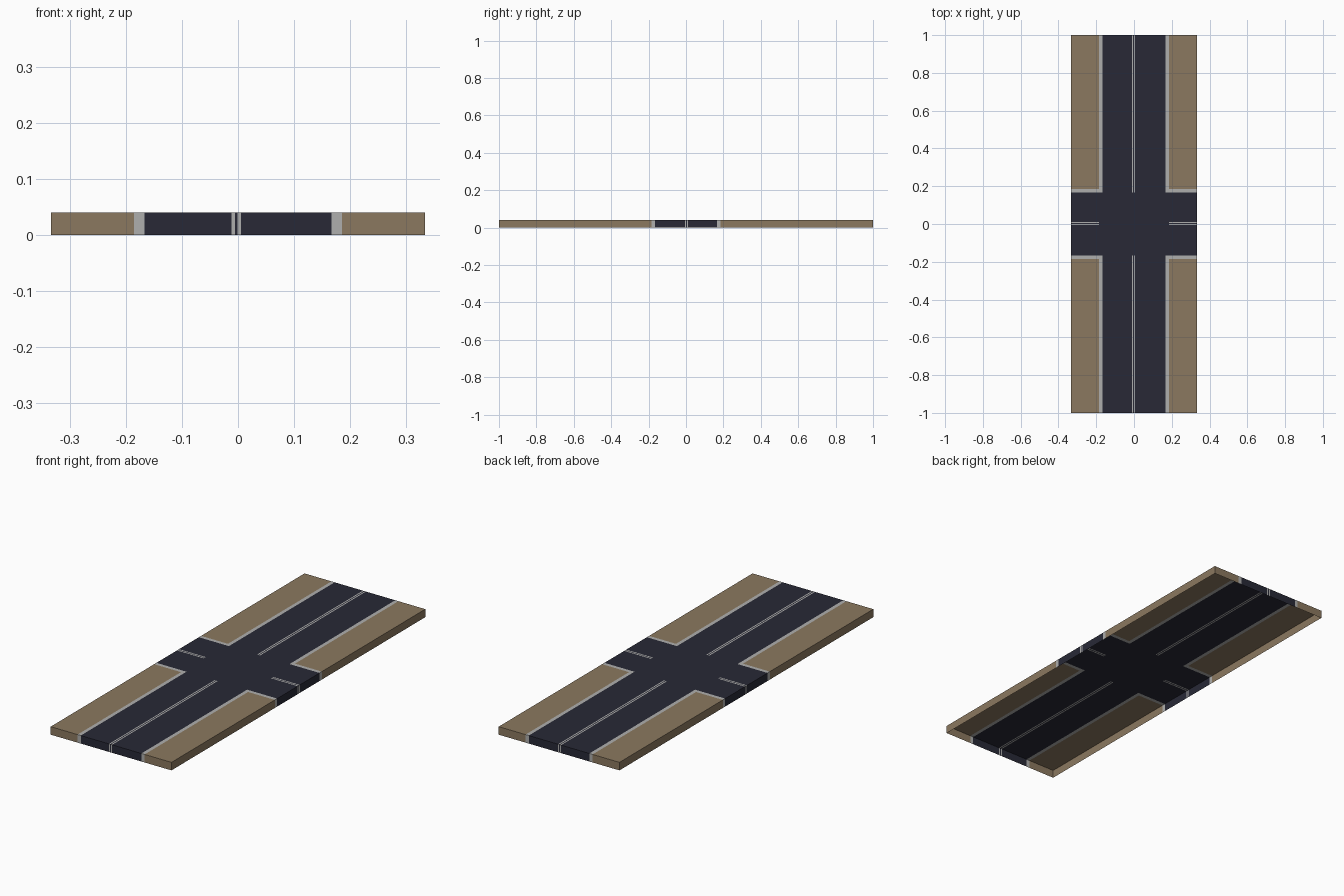
import bpy, bmesh

if "Cube" in bpy.data.objects:
    bpy.data.objects.remove(bpy.data.objects["Cube"])

X, Y, H = 0.333, 1.0, 0.04          # half width, half length, height
ROAD, CURB = 0.167, 0.185           # half road width, outer side of the curb
MX, MY = -0.003, 0.003              # centre of the double lane lines
GAP, LINE = 0.0025, 0.0085          # inner and outer offset of each lane line


def cuts(limit, mid):
    inner = [mid + s * d for s in (-1, 1) for d in (GAP, LINE)]
    edges = [s * d for s in (-1, 1) for d in (ROAD, CURB, limit)]
    return sorted(inner + edges)


def classify(x, y):
    ax, ay = abs(x), abs(y)
    if ax > CURB and ay > CURB:
        return "verge"
    if ax > ROAD and ay > ROAD:
        return "curb"
    if ay > ROAD and GAP < abs(x - MX) < LINE:
        return "lane_lines"
    if ax > CURB and GAP < abs(y - MY) < LINE:
        return "lane_lines"
    return "road"


def build(name, color):
    bm = bmesh.new()
    # top surface cells belonging to this part
    xs, ys = cuts(X, MX), cuts(Y, MY)
    for x0, x1 in zip(xs, xs[1:]):
        for y0, y1 in zip(ys, ys[1:]):
            if classify((x0 + x1) / 2, (y0 + y1) / 2) == name:
                bm.faces.new([bm.verts.new((x, y, H)) for x, y in
                              ((x0, y0), (x1, y0), (x1, y1), (x0, y1))])
    bmesh.ops.remove_doubles(bm, verts=bm.verts, dist=1e-5)

    # skirt walls below the outer border, underside left open
    def on_border(e):
        a, b = (v.co for v in e.verts)
        return any(abs(a[i] - b[i]) < 1e-5 and abs(abs(a[i]) - lim) < 1e-5
                   for i, lim in ((0, X), (1, Y)))
    for e in [e for e in bm.edges if on_border(e)]:
        a, b = e.verts
        n = (a.co + b.co) / 2
        c, d = (bm.verts.new((v.co.x, v.co.y, 0)) for v in (b, a))
        f = bm.faces.new((a, b, c, d))
        f.normal_update()
        out = n.x * f.normal.x + n.y * f.normal.y
        if out < 0:
            f.normal_flip()
    bmesh.ops.remove_doubles(bm, verts=bm.verts, dist=1e-5)
    bmesh.ops.dissolve_limit(bm, angle_limit=0.01, verts=bm.verts, edges=bm.edges)

    me = bpy.data.meshes.new(name)
    bm.to_mesh(me)
    bm.free()
    mat = bpy.data.materials.new(name)
    mat.diffuse_color = (*color, 1)
    mat.use_nodes = True
    mat.node_tree.nodes["Principled BSDF"].inputs["Base Color"].default_value = mat.diffuse_color
    me.materials.append(mat)
    bpy.context.collection.objects.link(bpy.data.objects.new(name, me))


build("road", (0.021, 0.022, 0.037))
build("verge", (0.26, 0.19, 0.115))
build("curb", (0.43, 0.43, 0.42))
build("lane_lines", (0.43, 0.43, 0.42))
